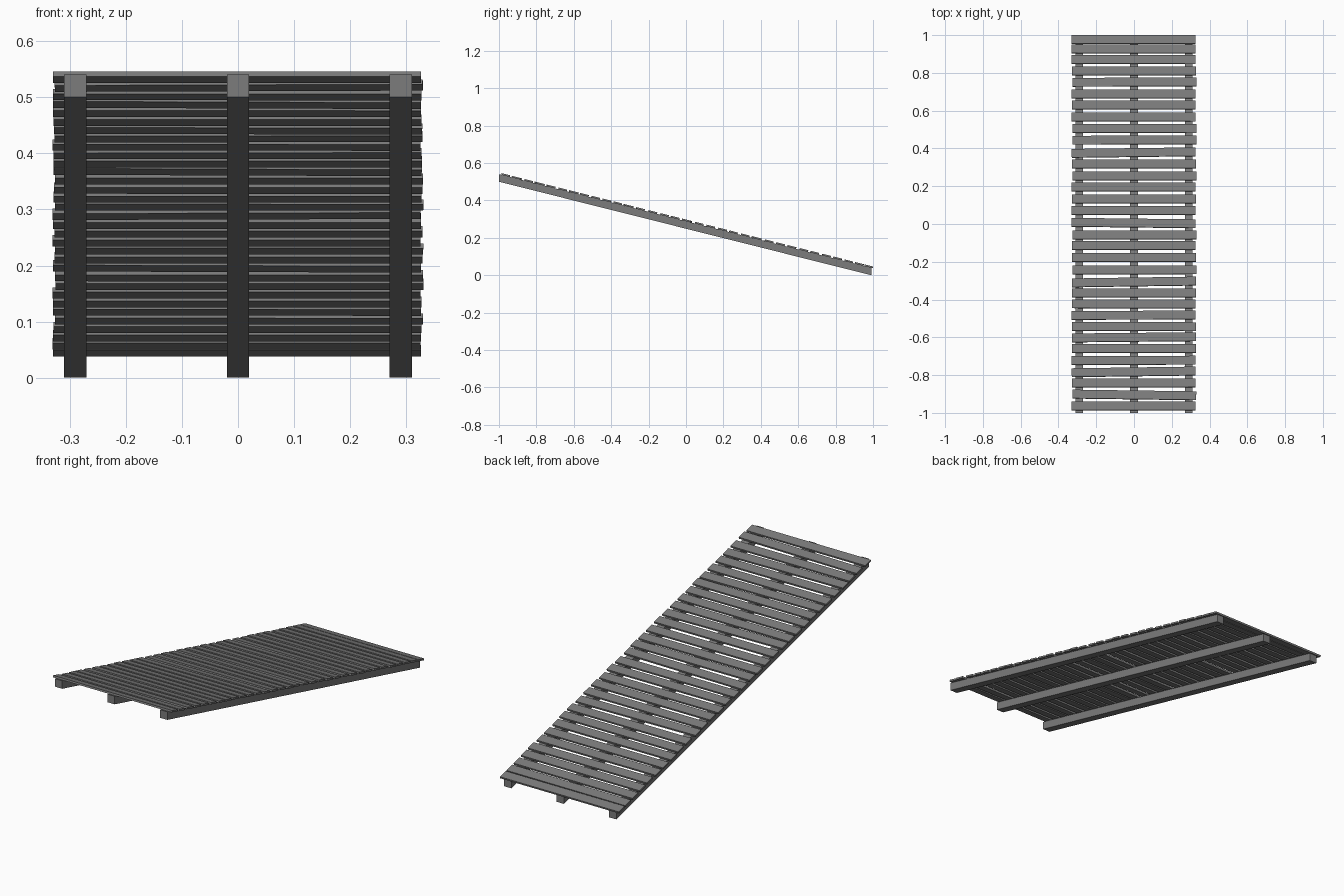
import bpy, math, random
from mathutils import Matrix

if "Cube" in bpy.data.objects:
    bpy.data.objects.remove(bpy.data.objects["Cube"])

random.seed(4)
Y0, Y1, RISE = -1.0, 0.991, 0.50        # beam ends and drop
SLOPE = RISE / (Y1 - Y0)
ANGLE = math.atan(SLOPE)
BEAM, THICK, WIDTH, LENGTH = 0.04, 0.009, 0.0465, 0.656

grey = bpy.data.materials.new("dark_grey")
grey.diffuse_color = (0.2, 0.2, 0.2, 1)
grey.use_nodes = True
grey.node_tree.nodes["Principled BSDF"].inputs["Base Color"].default_value = grey.diffuse_color


def box(name, size, matrix):
    bpy.ops.mesh.primitive_cube_add(size=1)
    ob = bpy.context.object
    ob.name = name
    ob.data.transform(matrix @ Matrix.Diagonal((*size, 1)))
    ob.data.materials.append(grey)
    return ob


# Three support beams, sheared so their ends stay upright
shear = Matrix.Identity(4)
shear[2][1] = -SLOPE
mid = Matrix.Translation((0, (Y0 + Y1) / 2, RISE / 2 + BEAM / 2))
for name, x in (("left", -0.29), ("middle", 0), ("right", 0.29)):
    box(f"{name}_beam", (BEAM, Y1 - Y0, BEAM), Matrix.Translation((x, 0, 0)) @ mid @ shear)

# Cross planks, slightly uneven in spacing, angle and sideways position
centres = [0.977, 0.927, 0.87, 0.81, 0.751, 0.688, 0.63, 0.566, 0.505, 0.444,
           0.378, 0.317, 0.254, 0.196, 0.132, 0.071, 0.005, -0.058, -0.114,
           -0.177, -0.243, -0.307, -0.365, -0.423, -0.483, -0.543, -0.6,
           -0.659, -0.722, -0.783, -0.841, -0.905, -0.964]
turns = {10: 0.013, 16: -0.012, 21: 0.015, 26: 0.01, 29: 0.014, 31: -0.014}
for i, y in enumerate(centres):
    end = i in (0, len(centres) - 1)
    turn = 0 if end else turns.get(i, random.uniform(-0.003, 0.003))
    shift = -0.002 if end else random.uniform(-0.003, 0.003)
    z = BEAM + SLOPE * (Y1 - y) + THICK / 2
    box(f"plank_{i + 1}", (LENGTH, WIDTH, THICK),
        Matrix.Translation((shift, y, z)) @ Matrix.Rotation(-ANGLE, 4, 'X')
        @ Matrix.Rotation(turn, 4, 'Z'))
